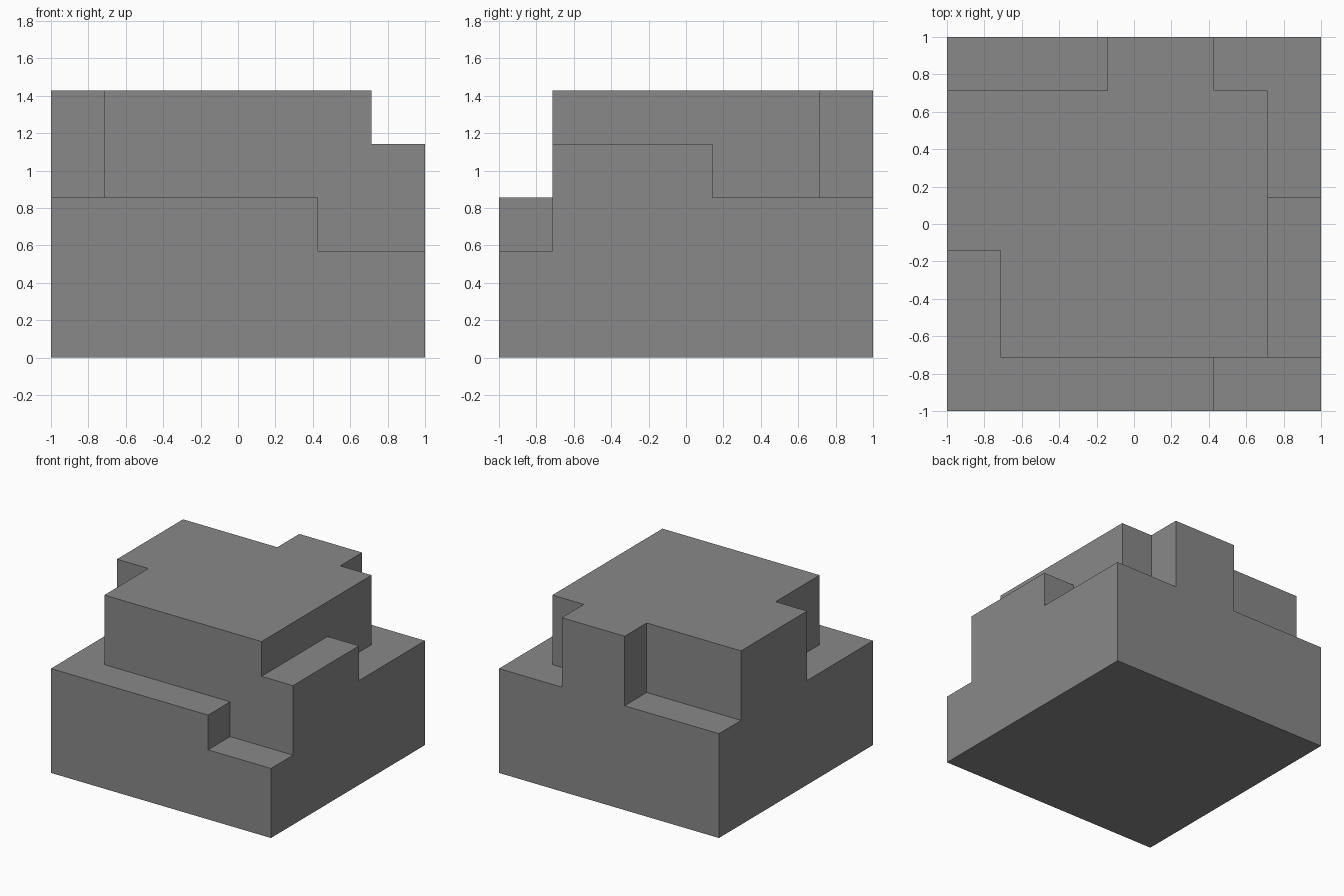
import bpy, bmesh, math

if "Cube" in bpy.data.objects:
    bpy.data.objects.remove(bpy.data.objects["Cube"])

N = 7              # cells per side
U = 2 / N          # cell size

# Full block, then rectangular notches (x0, x1, y0, y1, remaining height) cut from its rim
height = {(x, y): 5 for x in range(N) for y in range(N)}
notches = [
    (0, 5, 0, 1, 3),   # front ledge
    (5, 7, 0, 1, 2),   # front right low step
    (0, 1, 1, 3, 3),   # left notch
    (6, 7, 1, 4, 4),   # right high step
    (6, 7, 4, 7, 3),   # right rear ledge
    (5, 6, 6, 7, 3),   # back right ledge
    (0, 3, 6, 7, 3),   # back left notch
]
for x0, x1, y0, y1, h in notches:
    for x in range(x0, x1):
        for y in range(y0, y1):
            height[x, y] = h

bm = bmesh.new()


def quad(*pts):
    bm.faces.new([bm.verts.new((x * U - 1, y * U - 1, z * U)) for x, y, z in pts])


# Top, bottom and exposed walls of every cell
for (x, y), h in height.items():
    c = [(x, y), (x + 1, y), (x + 1, y + 1), (x, y + 1)]
    quad(*[(*p, h) for p in c])
    quad(*[(*p, 0) for p in reversed(c)])
    for i, (dx, dy) in enumerate([(0, -1), (1, 0), (0, 1), (-1, 0)]):
        a, b = c[i], c[(i + 1) % 4]
        for z in range(height.get((x + dx, y + dy), 0), h):
            quad((*a, z), (*b, z), (*b, z + 1), (*a, z + 1))

# Weld and merge coplanar cells into clean flat faces
bmesh.ops.remove_doubles(bm, verts=bm.verts[:], dist=0.001)
bmesh.ops.dissolve_limit(bm, angle_limit=math.radians(1), verts=bm.verts[:], edges=bm.edges[:])

mesh = bpy.data.meshes.new("stepped_block")
bm.to_mesh(mesh)
bm.free()
grey = bpy.data.materials.new("grey")
grey.diffuse_color = (0.25, 0.25, 0.25, 1)
grey.use_nodes = True
grey.node_tree.nodes["Principled BSDF"].inputs["Base Color"].default_value = grey.diffuse_color
mesh.materials.append(grey)
bpy.context.collection.objects.link(bpy.data.objects.new("stepped_block", mesh))
